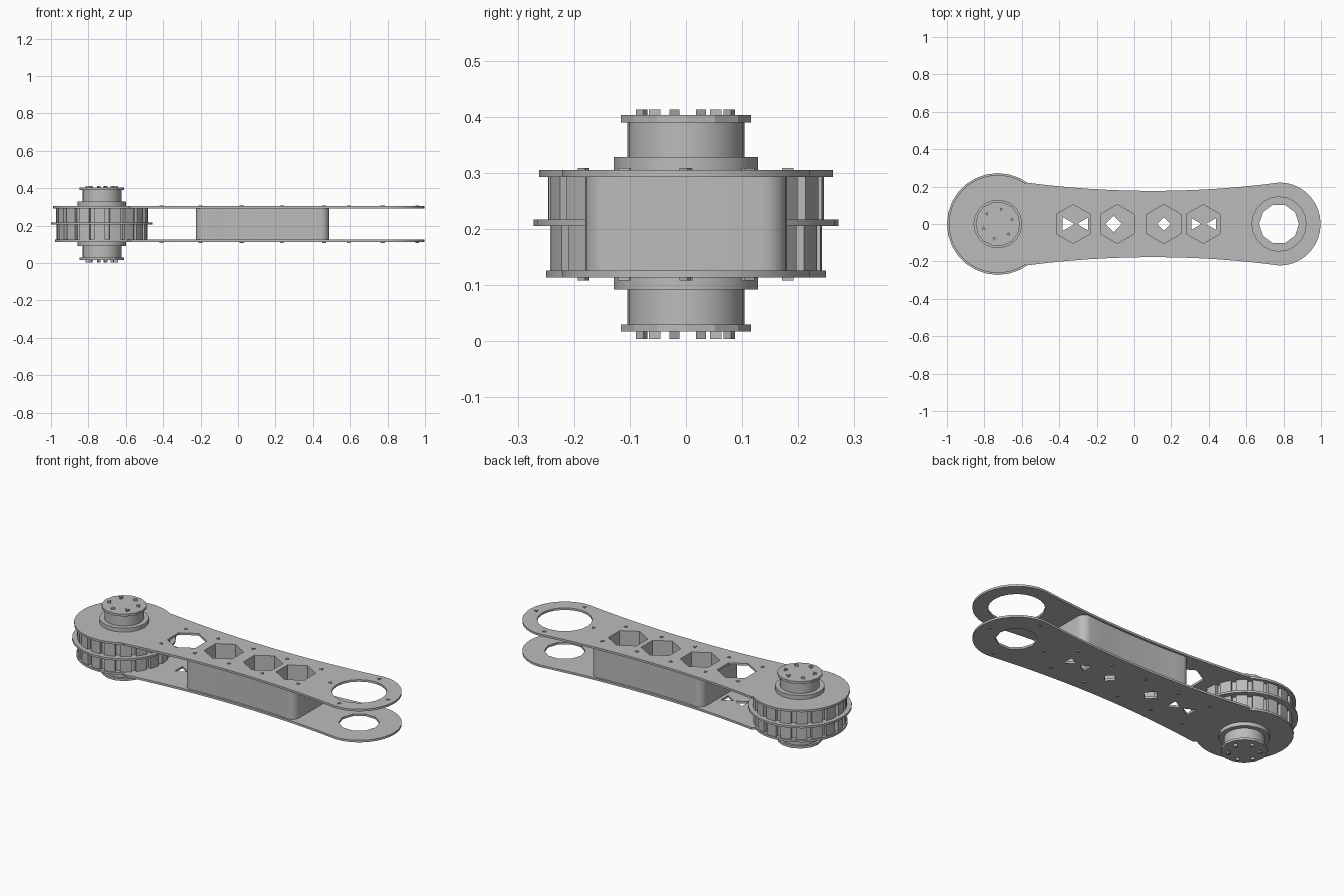
import bpy
import bmesh
import math
from mathutils import Matrix, Vector

cube = bpy.data.objects.get("Cube")
if cube:
    bpy.data.objects.remove(cube, do_unlink=True)

grey = bpy.data.materials.new("machined grey")
grey.use_nodes = True
grey.diffuse_color = (0.5, 0.5, 0.5, 1)
grey.node_tree.nodes["Principled BSDF"].inputs["Base Color"].default_value = grey.diffuse_color

HUB = -0.728   # joint axis at the motor end
EYE = 0.775    # joint axis at the open end


def finish(name, mesh, smooth=True):
    obj = bpy.data.objects.new(name, mesh)
    bpy.context.collection.objects.link(obj)
    mesh.materials.clear()
    mesh.materials.append(grey)
    if smooth:
        bpy.ops.object.select_all(action="DESELECT")
        obj.select_set(True)
        bpy.context.view_layer.objects.active = obj
        bpy.ops.object.shade_smooth_by_angle(angle=math.radians(25))
    return obj


def ring(x, r, n, start=0.0, y=0.0):
    return [(x + r * math.cos(start + math.tau * i / n),
             y + r * math.sin(start + math.tau * i / n)) for i in range(n)]


def slab(name, loops, z0, z1):
    """Flat plate: first loop is the outline, the others are holes."""
    curve = bpy.data.curves.new(name, "CURVE")
    curve.dimensions = "2D"
    curve.fill_mode = "BOTH"
    curve.extrude = (z1 - z0) / 2
    for loop in loops:
        spline = curve.splines.new("POLY")
        spline.points.add(len(loop) - 1)
        for point, (x, y) in zip(spline.points, loop):
            point.co = (x, y, 0, 1)
        spline.use_cyclic_u = True
    temp = bpy.data.objects.new("temp", curve)
    bpy.context.collection.objects.link(temp)
    graph = bpy.context.evaluated_depsgraph_get()
    mesh = bpy.data.meshes.new_from_object(temp.evaluated_get(graph))
    bpy.data.objects.remove(temp, do_unlink=True)
    mesh.transform(Matrix.Translation((0, 0, (z0 + z1) / 2)))
    bm = bmesh.new()
    bm.from_mesh(mesh)
    bmesh.ops.remove_doubles(bm, verts=bm.verts, dist=0.0001)
    bmesh.ops.recalc_face_normals(bm, faces=bm.faces)
    bm.to_mesh(mesh)
    bm.free()
    return finish(name, mesh)


def waist(x):
    """Half width of the concave body."""
    return 0.177 + 0.045 * ((x - 0.1) / 0.68) ** 2


def outline(hub_r):
    upper = [(EYE + 0.223 * math.sin(a), 0.223 * math.cos(a))
             for a in (math.pi / 2 * (1 - i / 9) for i in range(9))]
    upper += [(x, waist(x)) for x in (0.775 - 0.1125 * i for i in range(13))]
    a0 = math.radians(56)
    upper += [(HUB + hub_r * math.cos(a), hub_r * math.sin(a))
              for a in (a0 + (math.pi - a0) * i / 12 for i in range(13))]
    return upper + [(x, -y) for x, y in reversed(upper[1:-1])]


# Side plates with lightening holes
windows = [ring(x, 0.104, 6, math.pi / 2) for x in (-0.325, -0.09, 0.16, 0.37)]
slab("top_plate", [outline(0.262)] + windows + [ring(EYE, 0.145, 20)], 0.293, 0.305)
small_holes = [ring(-0.36, 0.042, 3), ring(-0.265, 0.04, 3, math.pi),
               ring(-0.11, 0.044, 4), ring(0.16, 0.036, 4),
               ring(0.325, 0.036, 3), ring(0.42, 0.036, 3, math.pi)]
slab("bottom_plate", [outline(0.25)] + small_holes + [ring(EYE, 0.107, 10)], 0.114, 0.126)

# Spacer block between the plates, with rounded corners
X0, X1, R = -0.225, 0.487, 0.045
edge = [(X1 - R + R * math.cos(a), waist(X1) - 0.012 - R + R * math.sin(a))
        for a in (math.pi / 2 * i / 6 for i in range(7))]
edge += [(x, waist(x) - 0.012) for x in (0.35, 0.22, 0.1, -0.02, -0.12)]
edge += [(X0 + R + R * math.cos(a), waist(X0) - 0.012 - R + R * math.sin(a))
         for a in (math.pi / 2 * (1 + i / 6) for i in range(7))]
slab("spacer_block", [edge + [(x, -y) for x, y in reversed(edge)]] + windows[1:], 0.126, 0.293)


# Joint drum with shallow vertical recesses, and its mid flange
def toothed(r_out, r_in, teeth):
    pts = []
    for i in range(teeth):
        for f, r in ((0, r_out), (0.35, r_out), (0.7, r_out), (0.72, r_in), (0.98, r_in)):
            a = math.tau * (i + f) / teeth
            pts.append((HUB + r * math.cos(a), r * math.sin(a)))
    return pts


slab("drum_lower", [toothed(0.243, 0.225, 18)], 0.126, 0.205)
slab("drum_upper", [toothed(0.246, 0.228, 18)], 0.217, 0.293)
slab("drum_flange", [ring(HUB, 0.272, 28)], 0.205, 0.217)

# Bearing stacks above and below the drum
for side, levels in (("top", (0.305, 0.328, 0.39, 0.403)),
                     ("bottom", (0.114, 0.092, 0.03, 0.017))):
    for part, r, n, a, b in zip(("collar", "bearing", "cap"), (0.13, 0.104, 0.119),
                                (18, 24, 14), levels, levels[1:]):
        slab(f"{side}_{part}", [ring(HUB, r, n)], min(a, b), max(a, b))


# Small screw heads
def screws(name, places, z0, z1):
    bm = bmesh.new()
    for i, (x, y) in enumerate(places):
        place = Matrix.Translation((x, y, (z0 + z1) / 2)) @ Matrix.Rotation(i * 0.7, 4, "Z")
        bmesh.ops.create_cone(bm, cap_ends=True, segments=3, radius1=0.012,
                              radius2=0.012, depth=abs(z1 - z0), matrix=place)
    mesh = bpy.data.meshes.new(name)
    bm.to_mesh(mesh)
    bm.free()
    finish(name, mesh, smooth=False)


cap_places = ring(HUB, 0.08, 6, 0.3)
screws("top_cap_screws", cap_places, 0.4, 0.413)
screws("bottom_cap_screws", cap_places, 0.004, 0.02)
plate_places = [(x, s * 0.11) for x in (-0.41, -0.2, 0.02, 0.235, 0.46) for s in (-1, 1)]
plate_places += ring(EYE, 0.182, 4)
screws("top_plate_screws", plate_places, 0.303, 0.309)
screws("bottom_plate_screws", plate_places, 0.108, 0.116)
